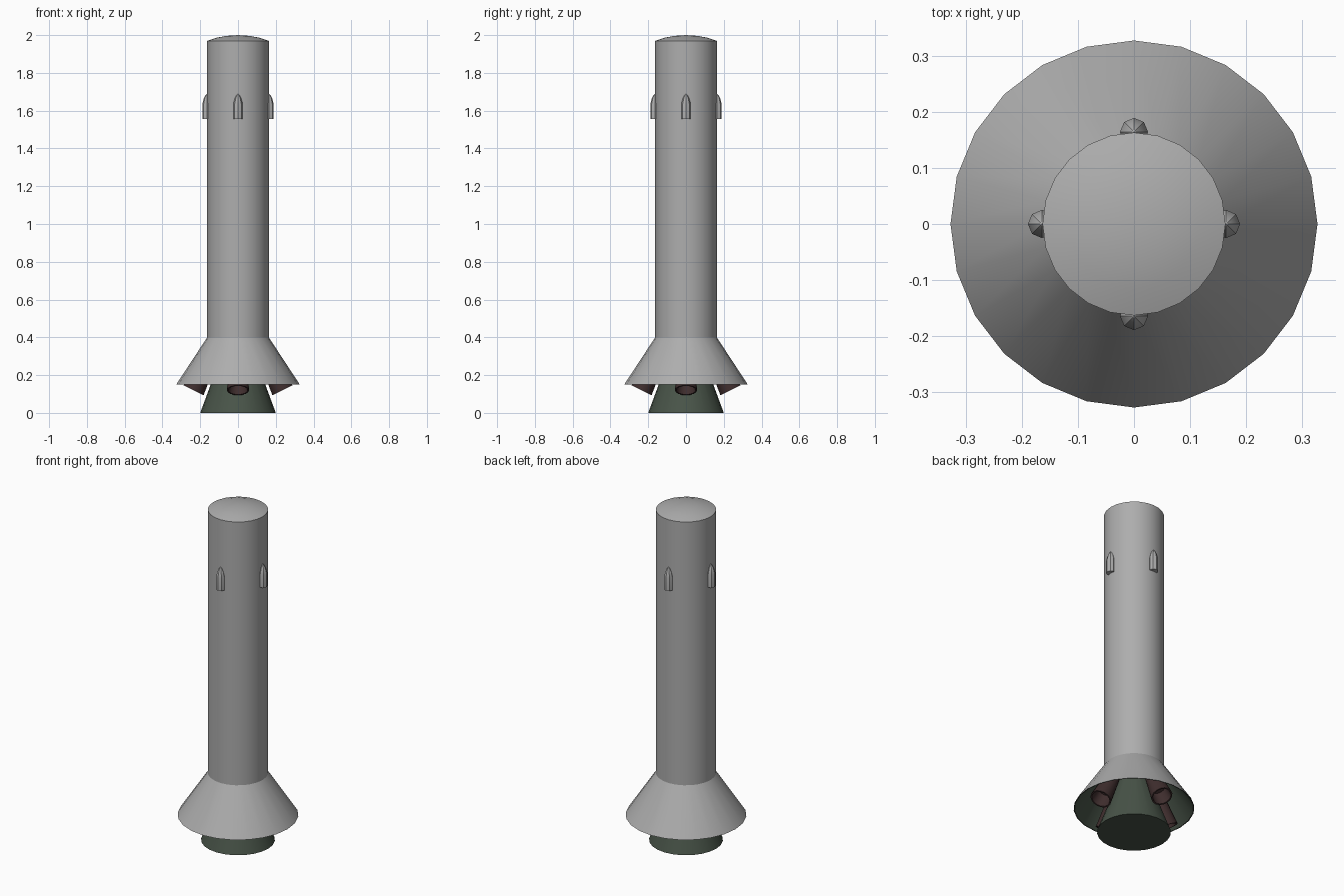
import bpy, bmesh, math
from mathutils import Matrix, Vector

if "Cube" in bpy.data.objects:
    bpy.data.objects.remove(bpy.data.objects["Cube"])


def material(name, rgb):
    m = bpy.data.materials.new(name)
    m.diffuse_color = (*rgb, 1.0)
    m.use_nodes = True
    m.node_tree.nodes["Principled BSDF"].inputs["Base Color"].default_value = m.diffuse_color
    return m


GREY = material("hull grey", (0.42, 0.42, 0.42))
GREEN = material("dark green", (0.065, 0.088, 0.065))
BROWN = material("dark red brown", (0.05, 0.027, 0.027))


def lathe(name, profile, sides, mats, matrix=Matrix(), rule=None):
    """Spin a closed (radius, z) profile round z, with sharp edges over 30 degrees."""
    bm = bmesh.new()
    rings = []
    for r, z in profile:
        if r == 0:
            rings.append([bm.verts.new((0, 0, z))] * sides)
        else:
            rings.append([bm.verts.new((r * math.cos(i * math.tau / sides),
                                        r * math.sin(i * math.tau / sides), z))
                          for i in range(sides)])
    for a, b in zip(rings, rings[1:]):
        for i in range(sides):
            j = (i + 1) % sides
            corners = list(dict.fromkeys((a[i], a[j], b[j], b[i])))
            if len(corners) > 2:
                bm.faces.new(corners)
    bmesh.ops.recalc_face_normals(bm, faces=bm.faces)
    for f in bm.faces:
        f.smooth = True
        if rule:
            f.material_index = rule(f)
    for e in bm.edges:
        e.smooth = e.calc_face_angle(0) < math.radians(30)
    bm.transform(matrix)
    mesh = bpy.data.meshes.new(name)
    bm.to_mesh(mesh)
    bm.free()
    for m in mats:
        mesh.materials.append(m)
    ob = bpy.data.objects.new(name, mesh)
    bpy.context.collection.objects.link(ob)
    return ob


# Hull: shallow dome, long tube and flared skirt, with a green hollow underneath
lathe("hull_and_skirt",
      [(0, 2.0), (0.06, 1.996), (0.115, 1.986), (0.163, 1.97), (0.163, 0.4),
       (0.327, 0.15), (0.322, 0.15), (0.158, 0.393), (0, 0.393)],
      24, [GREY, GREEN], rule=lambda f: int(f.normal.z < -0.1))

# Main engine bell with a closed base
lathe("main_engine_bell", [(0, 0.393), (0.055, 0.393), (0.2, 0), (0, 0)], 24, [GREEN])

# Four splayed side nozzles and four bullet-shaped pods
TILT = math.radians(-26.5)
for k in range(4):
    turn = Matrix.Rotation(k * math.pi / 2, 4, 'Z')
    place = turn @ Matrix.Translation(Vector((0.235, 0, 0.12))) @ Matrix.Rotation(TILT, 4, 'Y')
    lathe(f"side_nozzle_{k + 1}",
          [(0, 0.25), (0.035, 0.25), (0.059, 0), (0.051, 0), (0.042, 0.08), (0, 0.08)],
          16, [BROWN], place)
    lathe(f"side_pod_{k + 1}",
          [(0, 1.69), (0.008, 1.682), (0.018, 1.662), (0.025, 1.635), (0.025, 1.557), (0, 1.557)],
          8, [GREY], turn @ Matrix.Translation(Vector((0.164, 0, 0))))
